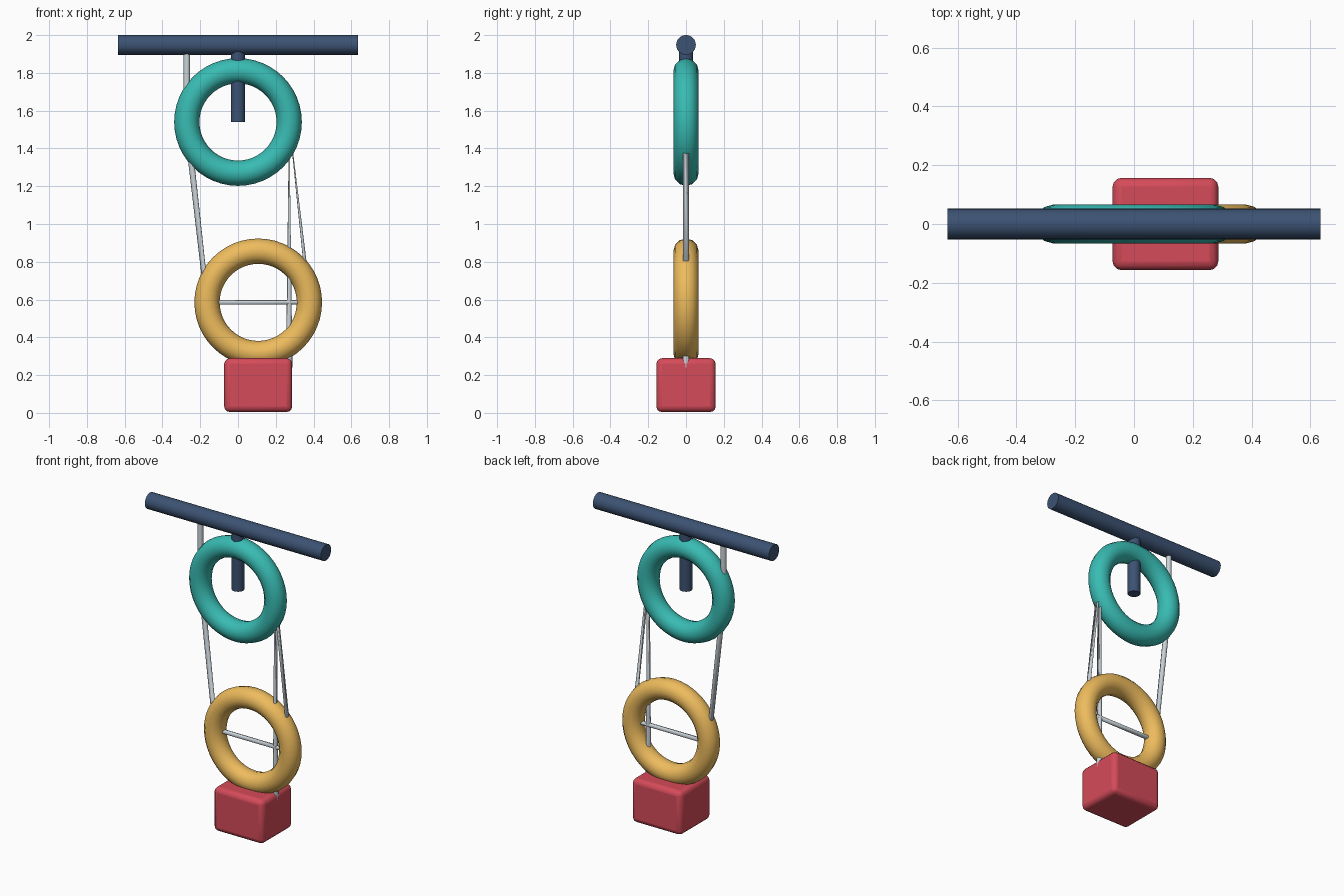
import bpy
from math import pi, radians

if "Cube" in bpy.data.objects:
    bpy.data.objects.remove(bpy.data.objects["Cube"])


def material(name, rgb):
    m = bpy.data.materials.new(name)
    m.diffuse_color = (*rgb, 1)
    m.use_nodes = True
    m.node_tree.nodes["Principled BSDF"].inputs["Base Color"].default_value = m.diffuse_color
    return m


navy = material("navy", (0.045, 0.085, 0.17))
teal = material("teal", (0.04, 0.50, 0.45))
amber = material("amber", (0.85, 0.50, 0.11))
red = material("red", (0.66, 0.07, 0.10))
silver = material("silver", (0.60, 0.66, 0.70))


def finish(name, mat):
    ob = bpy.context.object
    ob.name = name
    ob.data.materials.append(mat)
    bpy.ops.object.shade_smooth_by_angle(angle=radians(40))
    return ob


def rod(name, radius, length, loc, rot, mat):
    bpy.ops.mesh.primitive_cylinder_add(vertices=32, radius=radius, depth=length,
                                        location=loc, rotation=rot)
    return finish(name, mat)


def wheel(name, x, z, mat):
    bpy.ops.mesh.primitive_torus_add(major_segments=48, minor_segments=12,
                                     major_radius=0.271, minor_radius=0.067,
                                     location=(x, 0, z), rotation=(pi / 2, 0, 0))
    return finish(name, mat)


top_z, low_x, low_z, r = 1.54, 0.107, 0.585, 0.271

# Overhead beam and the post hanging from it
rod("beam", 0.052, 1.27, (0, 0, 1.948), (0, pi / 2, 0), navy)
rod("hanger_post", 0.038, 0.405, (0, 0, 1.743), (0, 0, 0), navy)

# Upper and lower pulley wheels
wheel("upper_wheel", 0, top_z, teal)
wheel("lower_wheel", low_x, low_z, amber)

# Load block with rounded edges
bpy.ops.mesh.primitive_cube_add(size=1, location=(low_x, 0, 0.147))
block = bpy.context.object
block.scale = (0.36, 0.314, 0.285)
bpy.ops.object.transform_apply(location=False, rotation=False, scale=True)
bevel = block.modifiers.new("rounded", 'BEVEL')
bevel.width = 0.03
bevel.segments = 3
finish("load_block", red)

# Rope: one continuous run from the beam, round the wheels, to the block
path = [(-r, 1.92), (-r, top_z), (low_x - r, low_z),
        (low_x + r, low_z), (r, top_z), (r, 0.24)]
curve = bpy.data.curves.new("rope", 'CURVE')
curve.dimensions = '3D'
curve.bevel_depth = 0.017
curve.bevel_resolution = 3
curve.use_fill_caps = True
spline = curve.splines.new('POLY')
spline.points.add(len(path) - 1)
for p, (x, z) in zip(spline.points, path):
    p.co = (x, 0, z, 1)
curve.materials.append(silver)
bpy.context.collection.objects.link(bpy.data.objects.new("rope", curve))
